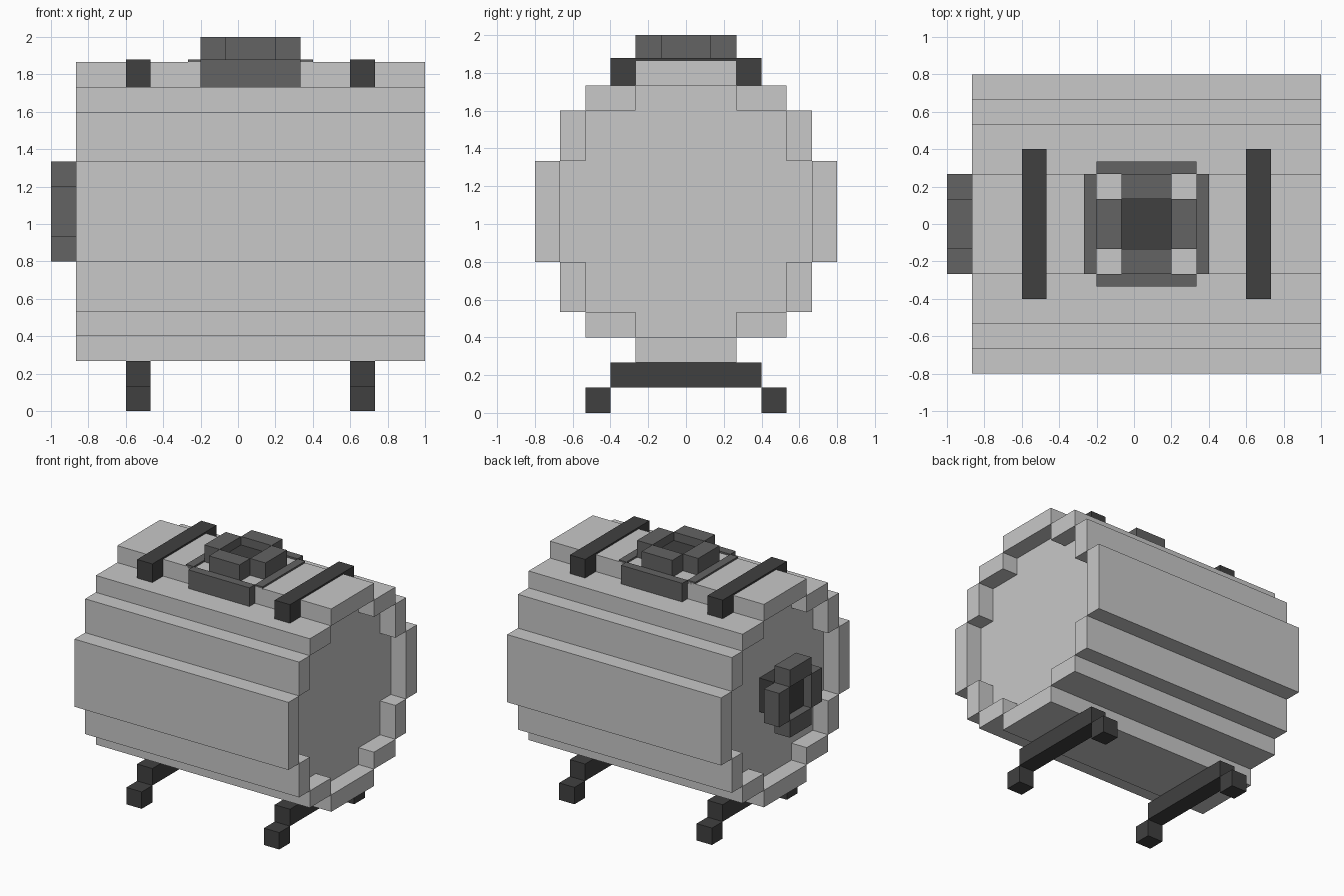
import bpy
import bmesh
from mathutils import Matrix, Vector

cube = bpy.data.objects.get("Cube")
if cube:
    bpy.data.objects.remove(cube, do_unlink=True)

U = 2 / 15        # one grid block
MID = 8           # height of the barrel axis, in blocks


def material(name, value):
    m = bpy.data.materials.new(name)
    m.use_nodes = True
    col = (value, value, value, 1)
    m.diffuse_color = col
    bsdf = next(n for n in m.node_tree.nodes if n.type == 'BSDF_PRINCIPLED')
    bsdf.inputs["Base Color"].default_value = col
    return m


LIGHT = material("light_grey", 0.578)
MEDIUM = material("medium_grey", 0.125)
DARK = material("dark_grey", 0.051)


def finish(name, bm, mat):
    mesh = bpy.data.meshes.new(name)
    bmesh.ops.recalc_face_normals(bm, faces=bm.faces)
    bm.to_mesh(mesh)
    bm.free()
    mesh.materials.append(mat)
    obj = bpy.data.objects.new(name, mesh)
    bpy.context.collection.objects.link(obj)
    return obj


def boxes(name, mat, spans):
    """One object from boxes (x0, x1, y0, y1, z0, z1) in block units."""
    bm = bmesh.new()
    for x0, x1, y0, y1, z0, z1 in spans:
        centre = Vector((x0 + x1, y0 + y1, z0 + z1)) * U / 2
        size = Vector((x1 - x0, y1 - y0, z1 - z0)) * U
        bmesh.ops.create_cube(bm, size=1, matrix=Matrix.Translation(centre) @ Matrix.Diagonal(size).to_4x4())
    return finish(name, bm, mat)


# Barrel shell: stepped long panels, proud of the end caps
X0, X1 = -6.5, 7.5
panels = [(X0, X1, -2, 2, MID + 5, MID + 6), (X0, X1, -2, 2, MID - 6, MID - 5)]
for s in (-1, 1):
    panels.append((X0, X1, *sorted((5 * s, 6 * s)), MID - 2, MID + 2))
    for t in (-1, 1):
        for (ya, yb, za, zb) in ((4, 5, 2, 4), (2, 4, 4, 5)):
            panels.append((X0, X1, *sorted((ya * s, yb * s)),
                           *sorted((MID + za * t, MID + zb * t))))
boxes("barrel_shell", LIGHT, panels)

# Barrel core: stepped profile extruded, its ends one block inside the rims
quarter = [(5, 2), (4, 2), (4, 4), (2, 4), (2, 5)]
half = quarter + [(-y, z) for y, z in reversed(quarter)]
profile = half + [(-y, -z) for y, z in half]
bm = bmesh.new()
face = bm.faces.new([bm.verts.new(((X0 + 1) * U, y * U, (MID + z) * U)) for y, z in profile])
ext = bmesh.ops.extrude_face_region(bm, geom=[face], use_keep_orig=True)
bmesh.ops.translate(bm, vec=(12 * U, 0, 0),
                    verts=[v for v in ext["geom"] if isinstance(v, bmesh.types.BMVert)])
finish("barrel_core", bm, LIGHT)


def ring(a, b):
    """Four blocks in a cross around (a, b), as (a0, a1, b0, b1)."""
    return [(a - 2, a - 1, b - 1, b + 1), (a + 1, a + 2, b - 1, b + 1),
            (a - 1, a + 1, b - 2, b - 1), (a - 1, a + 1, b + 1, b + 2)]


# Spout on the right end
boxes("spout_ring", MEDIUM, [(-7.5, -6.5, *r) for r in ring(0, MID)])
boxes("spout_stem", DARK, [(-7, -5.5, -1, 1, MID - 1, MID + 1)])

# Filler cap on top, with a collar that folds over the top panel
CX, TOP, PLATE = 0.5, 14, 14.1
boxes("filler_ring", MEDIUM, [(*r, TOP, TOP + 1) for r in ring(CX, 0)])
boxes("filler_plug", DARK, [(CX - 1, CX + 1, -1, 1, TOP - 0.5, TOP + 0.5)])
boxes("filler_collar", MEDIUM, [
    (CX - 2, CX + 2, -2.5, -2, 13, PLATE), (CX - 2, CX + 2, 2, 2.5, 13, PLATE),
    (CX - 2.5, CX - 2, -2, 2, TOP - 0.1, PLATE), (CX + 2, CX + 2.5, -2, 2, TOP - 0.1, PLATE)])

# Straps over the top and stands beneath
for side, x in (("right", -4.5), ("left", 4.5)):
    boxes(side + "_strap", DARK, [
        (x, x + 1, -3, -2, 13, PLATE), (x, x + 1, 2, 3, 13, PLATE),
        (x, x + 1, -2, 2, TOP - 0.1, PLATE)])
    boxes(side + "_stand", DARK, [
        (x, x + 1, -3, 3, 1, 2), (x, x + 1, -4, -3, 0, 1), (x, x + 1, 3, 4, 0, 1)])
